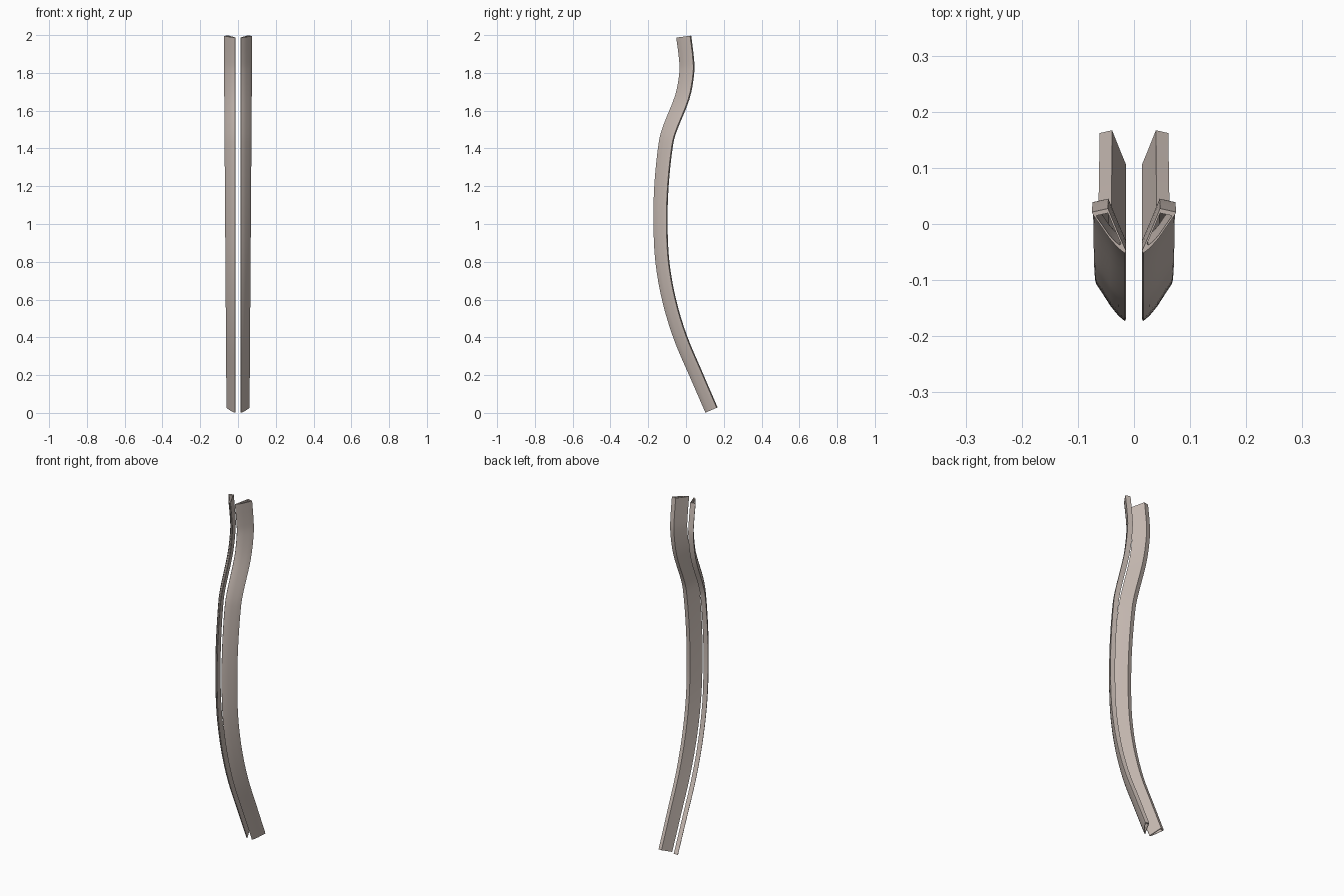
import bpy, bmesh, math
from mathutils import Vector

cube = bpy.data.objects.get("Cube")
if cube:
    bpy.data.objects.remove(cube)

mat = bpy.data.materials.new("warm_beige")
mat.use_nodes = True
colour = (0.58, 0.50, 0.455, 1)
mat.diffuse_color = colour
mat.node_tree.nodes["Principled BSDF"].inputs["Base Color"].default_value = colour

# Centre line of a rail as (y, z), bottom to top
PATH = [Vector(p) for p in [
    (0.135, 0.015), (0.055, 0.2), (-0.03, 0.4), (-0.09, 0.6), (-0.125, 0.8),
    (-0.135, 1.0), (-0.13, 1.2), (-0.11, 1.4), (-0.087, 1.5), (-0.02, 1.67),
    (0.004, 1.8), (0.002, 1.88), (-0.012, 1.992)]]

# Cross-section as (across, depth): curved outer face, back wall, inner wall
SECTION = [Vector(p) for p in [
    (0, 0.04), (0.05, 0), (0.25, 0.12), (0.5, 0.34), (0.75, 0.62),
    (0.97, 0.86), (1, 0.92), (0.53, 1), (0.25, 0.48)]]
CENTRE = Vector((0.54, 0.63))
HOLLOW = [CENTRE + (p - CENTRE) * 0.72 for p in SECTION]
STEPS = 4


def smooth_path(points):
    """Catmull-Rom interpolation through the points."""
    ext = [2 * points[0] - points[1]] + points + [2 * points[-1] - points[-2]]
    out = []
    for a, b, c, d in zip(ext, ext[1:], ext[2:], ext[3:]):
        for i in range(STEPS):
            t = i / STEPS
            out.append(0.5 * (2 * b + (c - a) * t + (2 * a - 5 * b + 4 * c - d) * t * t
                              + (3 * b - a - 3 * c + d) * t ** 3))
    return out + [points[-1]]


def build_rail(name, side):
    bm = bmesh.new()
    line = smooth_path(PATH)

    def sweep(section):
        rings = []
        for i, p in enumerate(line):
            tangent = (line[min(i + 1, len(line) - 1)] - line[max(i - 1, 0)]).normalized()
            normal = Vector((tangent.y, -tangent.x))
            f = p.y / 2
            width = 0.047 + 0.014 * f
            depth = 0.070 + 0.010 * f
            ring = []
            for s, d in section:
                q = p + normal * (d - 0.5) * depth
                ring.append(bm.verts.new((side * (0.014 + s * width), q.x, q.y)))
            rings.append(ring)
        for a, b in zip(rings, rings[1:]):
            bridge(a, b)
        return rings

    def bridge(a, b):
        for k in range(len(a)):
            n = (k + 1) % len(a)
            bm.faces.new((a[k], a[n], b[n], b[k]))

    # Outer skin, hollow core and the rims joining them at both ends
    outer, inner = sweep(SECTION), sweep(HOLLOW)
    for end in (0, -1):
        bridge(outer[end], inner[end])
    bmesh.ops.recalc_face_normals(bm, faces=bm.faces)

    mesh = bpy.data.meshes.new(name)
    bm.to_mesh(mesh)
    bm.free()
    mesh.materials.append(mat)
    mesh.shade_smooth()
    mesh.set_sharp_from_angle(angle=math.radians(35))
    bpy.context.collection.objects.link(bpy.data.objects.new(name, mesh))


build_rail("left_rail", 1)
build_rail("right_rail", -1)
